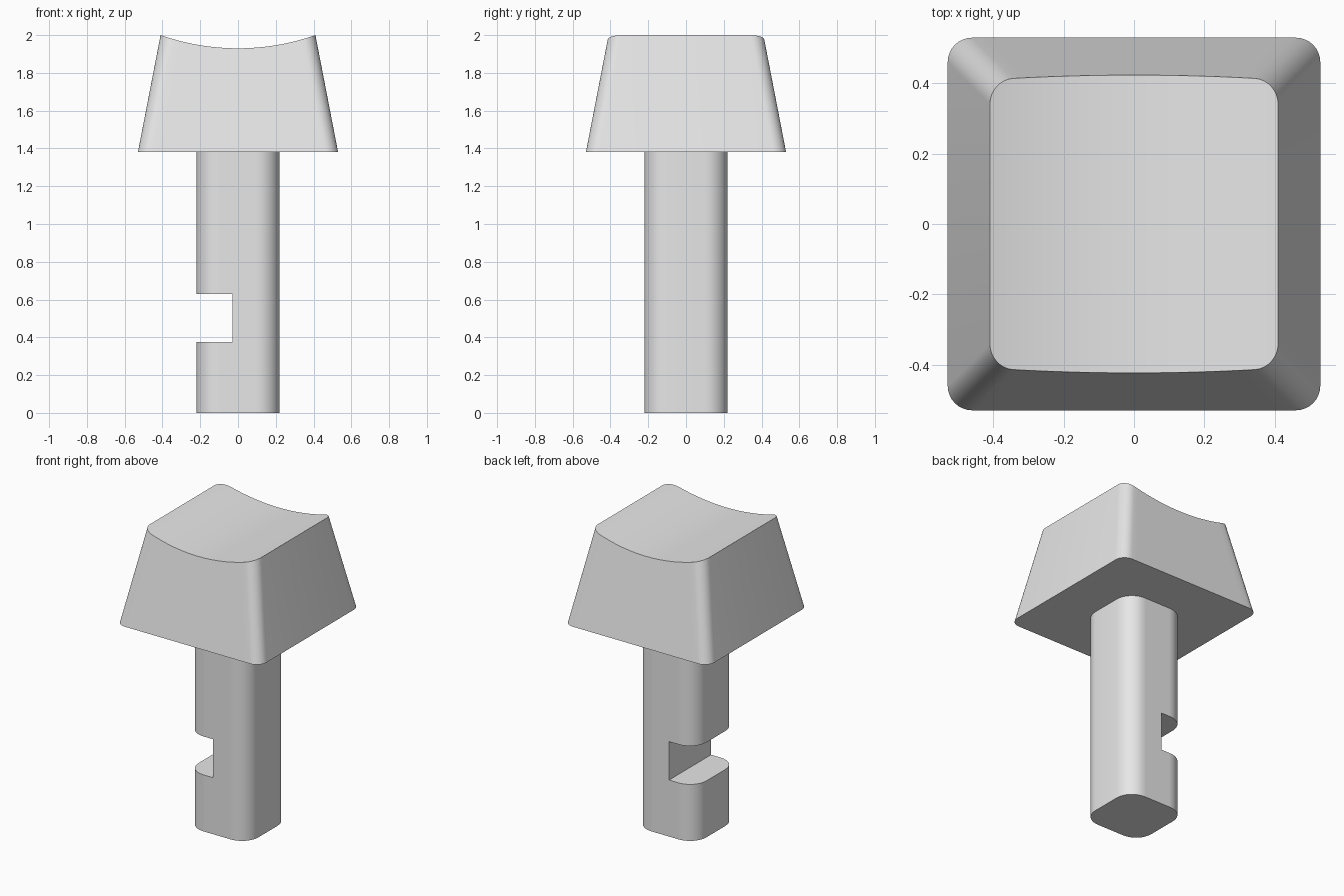
import bpy, bmesh, math
from mathutils import Vector

cube = bpy.data.objects.get("Cube")
if cube:
    bpy.data.objects.remove(cube, do_unlink=True)

grey = bpy.data.materials.new("plain_grey")
grey.use_nodes = True
color = (0.8, 0.8, 0.8, 1)
grey.diffuse_color = color
grey.node_tree.nodes["Principled BSDF"].inputs["Base Color"].default_value = color

BASE_Z, TOP_Z, DISH_Z = 1.38, 2.0, 1.93
BASE_HALF, TOP_HALF = 0.53, 0.41
CORNER_STEPS, EDGE_STEPS = 8, 20


def outline(half, radius):
    """Rounded square: front points left to right, then back points right to left."""
    c = half - radius
    front = []
    for i in range(CORNER_STEPS + 1):
        a = math.pi / 2 * i / CORNER_STEPS
        front.append((-c - radius * math.cos(a), -c - radius * math.sin(a)))
    for i in range(1, EDGE_STEPS):
        front.append((-c + 2 * c * i / EDGE_STEPS, -half))
    front += [(-x, y) for x, y in reversed(front[:CORNER_STEPS + 1])]
    return front + [(x, -y) for x, y in reversed(front)]


def ring(bm, points, z):
    return [bm.verts.new((x, y, z)) for x, y in points]


def bridge(bm, lower, upper):
    n = len(lower)
    for i in range(n):
        j = (i + 1) % n
        bm.faces.new((lower[i], lower[j], upper[j], upper[i]))


def finish(bm, name):
    mesh = bpy.data.meshes.new(name)
    bm.to_mesh(mesh)
    bm.free()
    mesh.materials.append(grey)
    obj = bpy.data.objects.new(name, mesh)
    bpy.context.collection.objects.link(obj)
    return obj


def smooth(obj):
    bpy.ops.object.select_all(action='DESELECT')
    obj.select_set(True)
    bpy.context.view_layer.objects.active = obj
    bpy.ops.object.shade_smooth_by_angle(angle=math.radians(35))


# Cap: tapered walls ending on a cylindrical dish
dish_radius = (TOP_HALF ** 2 + (TOP_Z - DISH_Z) ** 2) / (2 * (TOP_Z - DISH_Z))


def dish_height(x):
    return DISH_Z + dish_radius - math.sqrt(dish_radius ** 2 - x * x)


bm = bmesh.new()
base_points = outline(BASE_HALF, 0.07)
base = ring(bm, base_points, BASE_Z)
rim = []
for low, high in zip(base_points, outline(TOP_HALF, 0.07)):
    low, high = Vector(low), Vector(high)
    t = 1.0
    for _ in range(8):
        p = low.lerp(high, t)
        t = (dish_height(p.x) - BASE_Z) / (TOP_Z - BASE_Z)
    rim.append(bm.verts.new((p.x, p.y, dish_height(p.x))))
bridge(bm, base, rim)

# Dished top: strips from the front rim to the back rim
n = len(rim)
for i in range(n // 2 - 1):
    bm.faces.new((rim[i], rim[i + 1], rim[n - 2 - i], rim[n - 1 - i]))

# Flat rim around the underside
inner_points = outline(0.405, 0.04)
bridge(bm, ring(bm, inner_points, BASE_Z), base)
rim_edges = [e for e in bm.edges if e.verts[0] in rim and e.verts[1] in rim
             and e.calc_face_angle(0) > 0.7]
bmesh.ops.bevel(bm, geom=rim_edges, offset=0.01, segments=3, profile=0.5,
                affect='EDGES', clamp_overlap=True)
smooth(finish(bm, "cap"))

# Panel closing the cap, facing into it
bm = bmesh.new()
bm.faces.new(ring(bm, inner_points, BASE_Z))
finish(bm, "cap_inner_panel")

# Stem: rounded square post
bm = bmesh.new()
stem_points = outline(0.22, 0.12)
bottom, top = ring(bm, stem_points, 0), ring(bm, stem_points, BASE_Z)
bridge(bm, bottom, top)
bm.faces.new(top)
bm.faces.new(reversed(bottom))
stem = finish(bm, "stem")

# Notch cut through one side of the stem
bm = bmesh.new()
bmesh.ops.create_cube(bm, size=1)
cutter = finish(bm, "notch_cutter")
cutter.hide_render = True
cutter.scale = (0.3, 1, 0.255)
cutter.location = (-0.18, 0, 0.5025)
cut = stem.modifiers.new("notch", 'BOOLEAN')
cut.operation = 'DIFFERENCE'
cut.solver = 'EXACT'
cut.object = cutter
bpy.context.view_layer.objects.active = stem
bpy.ops.object.modifier_apply(modifier=cut.name)
bpy.data.objects.remove(cutter, do_unlink=True)
smooth(stem)
